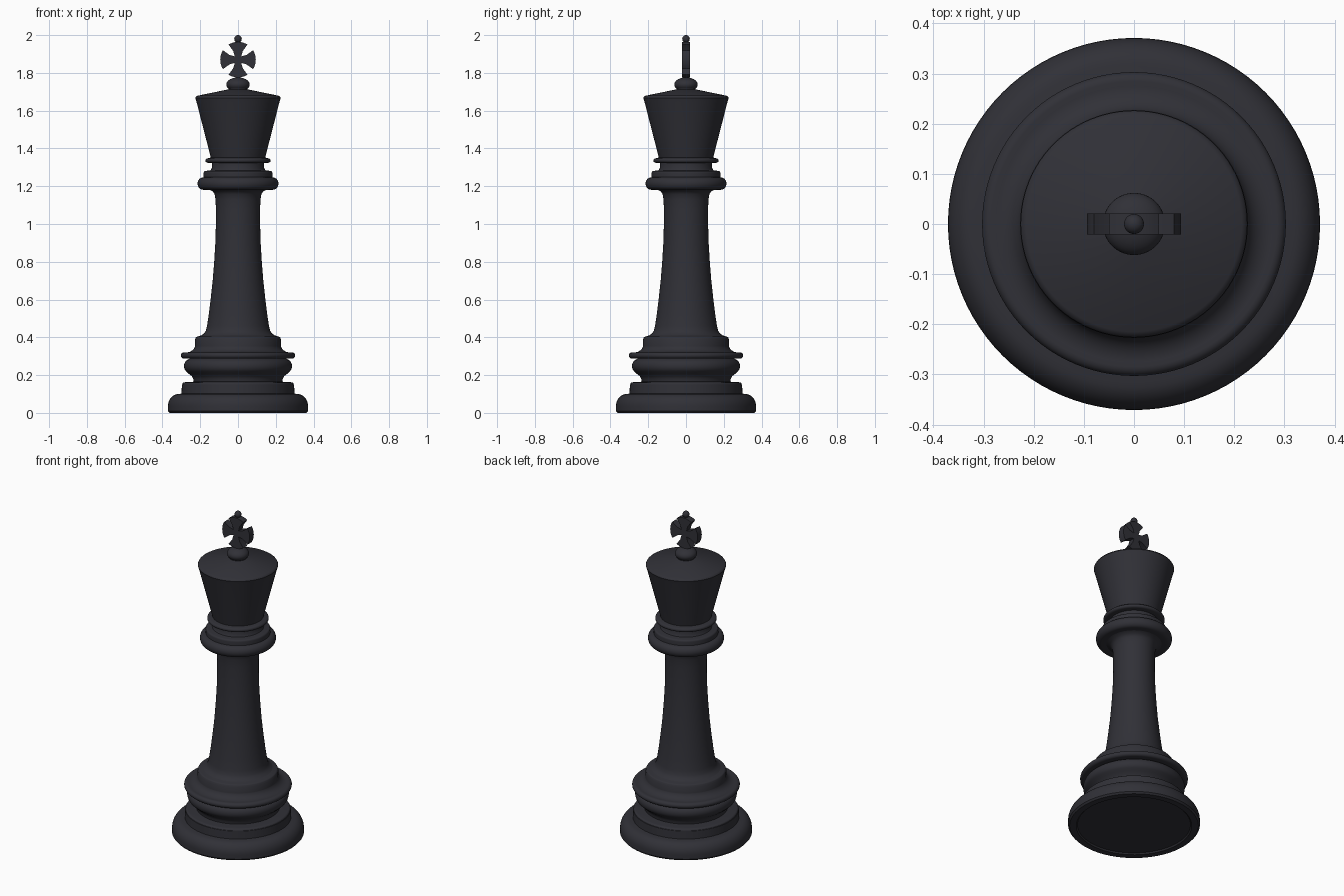
import bpy, bmesh
from math import sin, cos, pi, radians

if "Cube" in bpy.data.objects:
    bpy.data.objects.remove(bpy.data.objects["Cube"])

SEGS = 96
ebony = bpy.data.materials.new("ebony")
ebony.diffuse_color = (0.03, 0.03, 0.038, 1)
ebony.use_nodes = True
ebony.node_tree.nodes["Principled BSDF"].inputs["Base Color"].default_value = ebony.diffuse_color


def arc(cr, cz, rr, rz, a0, a1, n=8):
    """Elliptical arc of profile points (radius, height), angles in degrees."""
    angles = [radians(a0 + (a1 - a0) * i / n) for i in range(n + 1)]
    return [(cr + rr * cos(a), cz + rz * sin(a)) for a in angles]


def finish(bm, name, angle=35):
    bmesh.ops.remove_doubles(bm, verts=bm.verts, dist=1e-5)
    bmesh.ops.recalc_face_normals(bm, faces=bm.faces)
    mesh = bpy.data.meshes.new(name)
    bm.to_mesh(mesh)
    bm.free()
    mesh.materials.append(ebony)
    ob = bpy.data.objects.new(name, mesh)
    bpy.context.collection.objects.link(ob)
    bpy.ops.object.select_all(action='DESELECT')
    ob.select_set(True)
    bpy.context.view_layer.objects.active = ob
    bpy.ops.object.shade_smooth_by_angle(angle=radians(angle))
    return ob


def lathe(name, profile):
    """Spin a profile, listed from bottom to top, around the z axis."""
    bm = bmesh.new()
    verts = [bm.verts.new((r, 0, z)) for r, z in profile]
    edges = [bm.edges.new(p) for p in zip(verts, verts[1:])]
    bmesh.ops.spin(bm, geom=verts + edges, cent=(0, 0, 0), axis=(0, 0, 1),
                   angle=2 * pi, steps=SEGS, use_merge=True)
    ob = finish(bm, name)
    # make sure the outside faces outward
    me = ob.data
    outer = max(me.polygons, key=lambda p: p.center.xy.length)
    if outer.normal.xy.dot(outer.center.xy) < 0:
        me.flip_normals()
    return ob


# Wide foot with a slightly recessed underside, and the step on top of it
lathe("base", [(0, 0.008), (0.318, 0.008), (0.325, 0), (0.362, 0), (0.371, 0.01)]
      + arc(0.315, 0.035, 0.056, 0.065, 0, 90)
      + [(0.299, 0.102), (0.297, 0.15)]
      + arc(0.284, 0.151, 0.011, 0.011, 0, 90, 4) + [(0.235, 0.165)])

# Rounded torus and thin ring above the foot
lathe("base_mouldings", [(0.235, 0.165), (0.237, 0.18), (0.245, 0.195), (0.262, 0.208)]
      + arc(0.255, 0.248, 0.031, 0.036, -60, 75, 10)
      + [(0.257, 0.287), (0.285, 0.287)]
      + arc(0.285, 0.304, 0.018, 0.017, -80, 90)
      + arc(0.275, 0.365, 0.05, 0.045, 270, 200, 6)
      + [(0.227, 0.353), (0.227, 0.39)]
      + arc(0.214, 0.393, 0.011, 0.011, 0, 90, 4) + [(0.195, 0.41)])

# Tapering column, flared at both ends
lathe("shaft", [(0.195, 0.41), (0.18, 0.42), (0.17, 0.435), (0.164, 0.46), (0.155, 0.52),
                (0.145, 0.6), (0.134, 0.7), (0.126, 0.8), (0.12, 0.9), (0.117, 1.0),
                (0.117, 1.08), (0.119, 1.13), (0.124, 1.158), (0.135, 1.174), (0.155, 1.182)])

# Stacked collar rings
lathe("collar", [(0.155, 1.182)] + arc(0.184, 1.214, 0.03, 0.033, -90, 90, 12)
      + [(0.182, 1.248), (0.182, 1.27)] + arc(0.172, 1.27, 0.01, 0.011, 0, 90, 4)
      + [(0.145, 1.284), (0.139, 1.295), (0.138, 1.322), (0.16, 1.324)]
      + arc(0.16, 1.336, 0.013, 0.012, -90, 90, 6) + [(0.144, 1.352)])

# Flaring crown with a shallow conical lid
lathe("crown", [(0.144, 1.352), (0.22, 1.648), (0.226, 1.667), (0.223, 1.674),
                (0.215, 1.679), (0.05, 1.713)])

# Ball that carries the cross
lathe("finial", [(0.05, 1.708)] + arc(0, 1.738, 0.062, 0.038, -35, 90, 12))

# Cross with four fan-shaped arms
C, R, T = 1.87, 0.094, 0.0205
outline = []
for k in range(4):
    turn = k * pi / 2
    fan = [(0.017, -0.017), (0.045, -0.025)]
    fan += arc(0, 0, R, R, -32, 32, 10) + [(0.045, 0.025)]
    outline += [(x * cos(turn) - z * sin(turn), x * sin(turn) + z * cos(turn)) for x, z in fan]
bm = bmesh.new()
face = bm.faces.new([bm.verts.new((x, -T, C + z)) for x, z in outline])
ext = bmesh.ops.extrude_face_region(bm, geom=[face], use_keep_orig=True)
moved = [v for v in ext["geom"] if isinstance(v, bmesh.types.BMVert)]
bmesh.ops.translate(bm, verts=moved, vec=(0, 2 * T, 0))
finish(bm, "cross")

# Little bead on top of the cross
bm = bmesh.new()
bmesh.ops.create_uvsphere(bm, u_segments=24, v_segments=16, radius=0.02)
bmesh.ops.translate(bm, verts=bm.verts, vec=(0, 0, 1.98))
finish(bm, "top_bead")
